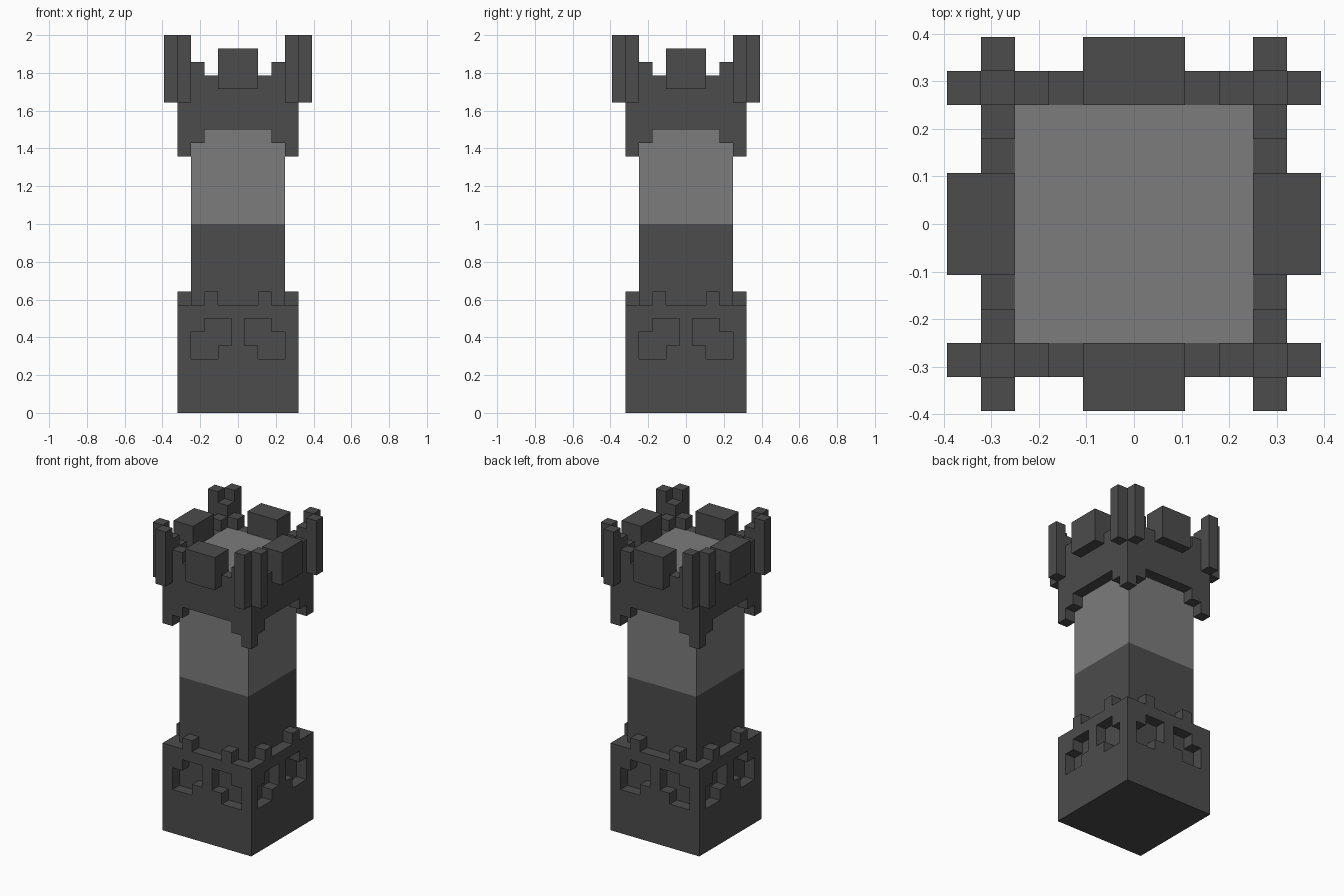
import bpy, bmesh
from mathutils import Vector

U = 1 / 14  # edge of one block

cube = bpy.data.objects.get("Cube")
if cube:
    bpy.data.objects.remove(cube, do_unlink=True)


def material(name, value):
    mat = bpy.data.materials.new(name)
    mat.use_nodes = True
    color = (value, value, value, 1)
    mat.diffuse_color = color
    bsdf = mat.node_tree.nodes["Principled BSDF"]
    bsdf.inputs["Base Color"].default_value = color
    bsdf.inputs["Roughness"].default_value = 0.9
    return mat


dark = material("dark stone", 0.072)
light = material("light stone", 0.2)


def finish(name, bm, mat):
    mesh = bpy.data.meshes.new(name)
    bm.to_mesh(mesh)
    bm.free()
    mesh.materials.append(mat)
    obj = bpy.data.objects.new(name, mesh)
    bpy.context.collection.objects.link(obj)


def box(name, half, z0, z1, mat):
    bm = bmesh.new()
    bmesh.ops.create_cube(bm, size=1)
    for v in bm.verts:
        v.co = Vector((v.co.x * 2 * half, v.co.y * 2 * half,
                       z1 if v.co.z > 0 else z0)) * U
    finish(name, bm, mat)


def four_sides(rows, top, depth):
    """Blocks of a wall drawn as rows from the top down, on all four sides."""
    cells = set()
    for r, row in enumerate(rows):
        for c, mark in enumerate(row):
            if mark == "#":
                x, y = c - 4, -depth
                for _ in range(4):
                    cells.add((x, y, top - 1 - r))
                    x, y = -y, x
    return cells


def blocks(name, cells, mat):
    """One clean outer skin around a set of unit blocks."""
    bm = bmesh.new()
    verts = {}

    def vert(p):
        key = tuple(round(c * 2) for c in p)
        if key not in verts:
            verts[key] = bm.verts.new(p * U)
        return verts[key]

    for cell in sorted(cells):
        center = Vector(cell) + Vector((0, 0, 0.5))
        for axis in range(3):
            for sign in (-1, 1):
                n = Vector((0, 0, 0))
                n[axis] = sign
                if tuple(int(a + b) for a, b in zip(cell, n)) in cells:
                    continue
                a = Vector((0, 0, 0))
                a[(axis + 1) % 3] = 0.5
                b = n.cross(a)
                mid = center + n / 2
                bm.faces.new([vert(mid + s * a + t * b) for s, t in
                              ((-1, -1), (1, -1), (1, 1), (-1, 1))])
    bmesh.ops.dissolve_limit(bm, angle_limit=0.02, verts=bm.verts[:],
                             edges=bm.edges[:])
    finish(name, bm, mat)


# Base: solid core, wall with stepped niches and small battlements
base_wall = ["..#...#..",
             "#########",
             "##..#..##",
             "#...#...#",
             "#..###..#"] + ["#########"] * 4
core = {(x, y, z) for x in range(-3, 4) for y in range(-3, 4) for z in range(8)}
blocks("base", core | four_sides(base_wall, 9, 4), dark)

# Shaft: dark lower half, light upper half reaching the roof floor
box("lower_shaft", 3.5, 8, 14, dark)
box("upper_shaft", 3.5, 14, 25, light)

# Crown: stepped wall, merlons and paired corner posts
crown_wall = ["#..###..#",
              "##.###.##"] + ["#########"] * 4 + ["##.....##", "#.......#"]
merlons = ["...###..."] * 3
posts = ["#.......#"] * 5
crown = (four_sides(crown_wall, 27, 4) | four_sides(merlons, 27, 5)
         | four_sides(posts, 28, 5))
blocks("crown", crown, dark)
